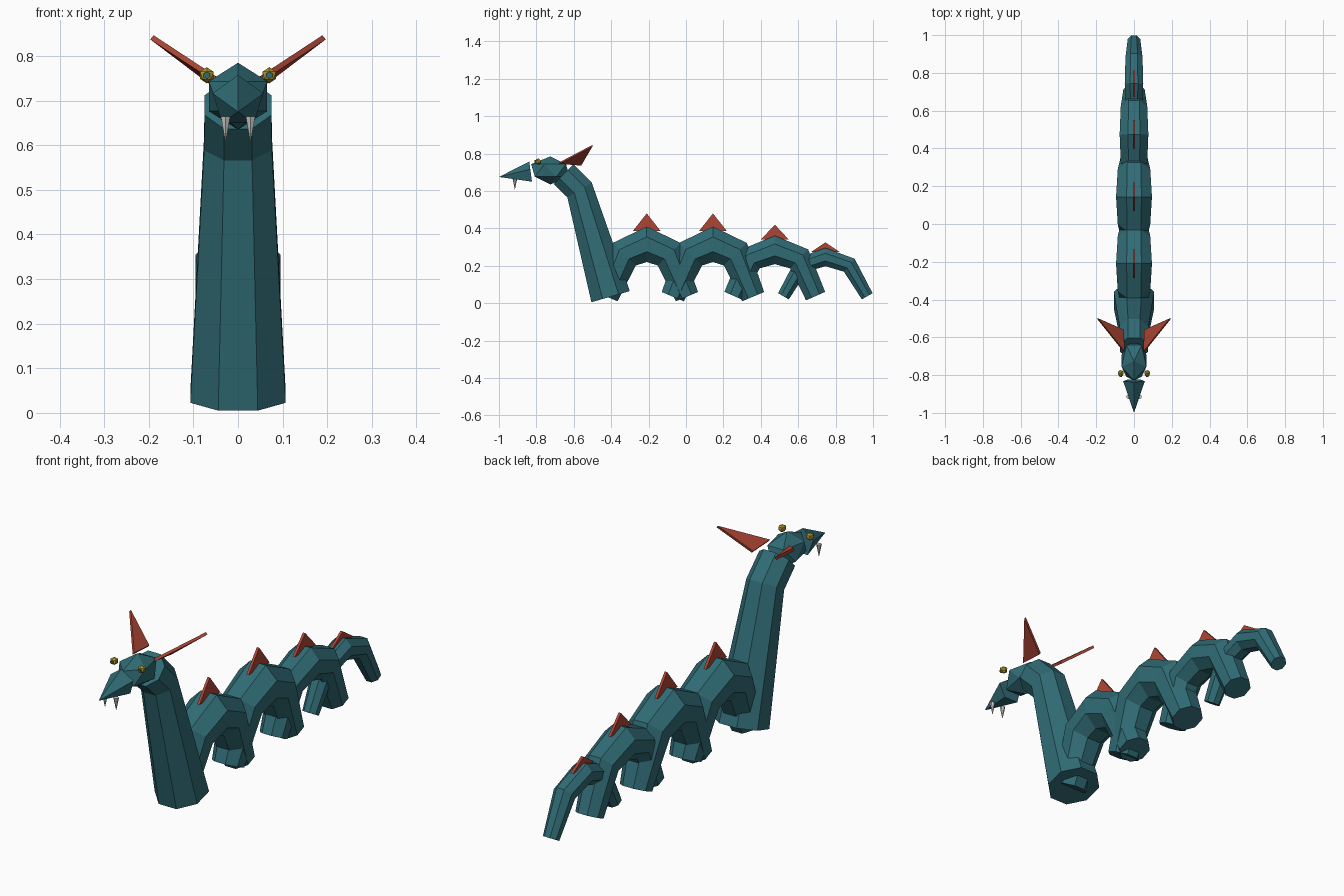
import bpy, bmesh, math
from mathutils import Vector, Matrix

cube = bpy.data.objects.get("Cube")
if cube:
    bpy.data.objects.remove(cube, do_unlink=True)


def material(name, rgb):
    m = bpy.data.materials.new(name)
    m.use_nodes = True
    col = (*rgb, 1)
    m.diffuse_color = col
    m.node_tree.nodes["Principled BSDF"].inputs["Base Color"].default_value = col
    return m


TEAL = material("teal_scales", (0.03, 0.15, 0.18))
RED = material("red_fin", (0.42, 0.06, 0.035))
GOLD = material("gold_eye", (0.45, 0.32, 0.03))
BONE = material("bone", (0.6, 0.58, 0.55))
SIDES = 8


def finish(name, bm, mat):
    bmesh.ops.recalc_face_normals(bm, faces=bm.faces)
    me = bpy.data.meshes.new(name)
    bm.to_mesh(me)
    bm.free()
    me.materials.append(mat)
    ob = bpy.data.objects.new(name, me)
    bpy.context.collection.objects.link(ob)
    return ob


def tube(name, path):
    """Octagonal tube through (y, z, half_width) points on the centre plane."""
    pts = [Vector((0, y, z)) for y, z, _ in path]
    dirs = [(b - a).normalized() for a, b in zip(pts, pts[1:])]
    bm = bmesh.new()
    rings = []
    for i, p in enumerate(pts):
        t = (dirs[max(i - 1, 0)] + dirs[min(i, len(dirs) - 1)]).normalized()
        side = Vector((1, 0, 0))
        up = t.cross(side)
        r = path[i][2] / math.cos(math.pi / SIDES)
        angles = [(k + 0.5) * math.tau / SIDES for k in range(SIDES)]
        rings.append([bm.verts.new(p + r * (side * math.cos(a) + up * math.sin(a)))
                      for a in angles])
    for a, b in zip(rings, rings[1:]):
        for k in range(SIDES):
            j = (k + 1) % SIDES
            bm.faces.new((a[k], a[j], b[j], b[k]))
    bm.faces.new(rings[0])
    bm.faces.new(rings[-1])
    return finish(name, bm, TEAL)


def fin(name, corners, thickness):
    """Thin triangular plate around three corners."""
    c = [Vector(p) for p in corners]
    n = (c[1] - c[0]).cross(c[2] - c[0]).normalized() * thickness / 2
    bm = bmesh.new()
    a = [bm.verts.new(p + n) for p in c]
    b = [bm.verts.new(p - n) for p in c]
    bm.faces.new(a)
    bm.faces.new(b)
    for k in range(3):
        j = (k + 1) % 3
        bm.faces.new((a[k], a[j], b[j], b[k]))
    return finish(name, bm, RED)


def ball(name, centre, radii, mat):
    bm = bmesh.new()
    turn = Matrix.Rotation(-math.pi / 2, 4, 'Z')
    bmesh.ops.create_icosphere(bm, subdivisions=1, radius=1,
                               matrix=Matrix.Translation(centre) @ Matrix.Diagonal((*radii, 1)) @ turn)
    return finish(name, bm, mat)


def cone(name, base, tip, radius, sides, mat, top_radius=0):
    """Cone from base to tip, one corner of the base pointing up."""
    base, tip = Vector(base), Vector(tip)
    axis = tip - base
    z = axis.normalized()
    x = Vector((1, 0, 0))
    y = z.cross(x)
    rot = Matrix((y, -x, z)).transposed().to_4x4()
    if y.z < 0:
        rot = rot @ Matrix.Rotation(math.pi, 4, 'Z')
    bm = bmesh.new()
    # the first rim vertex of a Blender cone lies on its local +Y
    bmesh.ops.create_cone(bm, cap_ends=True, segments=sides, radius1=radius,
                          radius2=top_radius, depth=axis.length,
                          matrix=Matrix.Translation((base + tip) / 2) @ rot
                          @ Matrix.Rotation(-math.pi / 2, 4, 'Z'))
    if top_radius == 0:
        bmesh.ops.remove_doubles(bm, verts=bm.verts, dist=1e-5)
    return finish(name, bm, mat)


# Neck
tube("neck", [(-0.403, 0.035, 0.107), (-0.569, 0.605, 0.076), (-0.655, 0.69, 0.075)])

# Body coils: half of each arch (offset, height, half width), mirrored about its peak
big = [(0, 0.315, 0.095), (0.12, 0.262, 0.086), (0.215, 0.035, 0.064)]
mid = [(0, 0.285, 0.076), (0.13, 0.237, 0.07), (0.218, 0.038, 0.056)]
small = [(0, 0.247, 0.049), (0.128, 0.203, 0.045), (0.224, 0.037, 0.033)]
coils = [("front", -0.21, big, 0.385, 0.48), ("second", 0.144, big, 0.385, 0.48),
         ("third", 0.475, mid, 0.34, 0.42), ("tail", 0.745, small, 0.275, 0.325)]
for label, cy, half, fin_base, fin_tip in coils:
    path = [(cy - d, z, w) for d, z, w in reversed(half[1:])]
    path += [(cy + d, z, w) for d, z, w in half]
    tube(label + "_coil", path)
    fin(label + "_back_fin", [(0, cy - 0.075, fin_base), (0, cy + 0.075, fin_base),
                              (0, cy, fin_tip)], 0.012)

# Head
ball("skull", (0, -0.725, 0.71), (0.077, 0.115, 0.075), TEAL)
cone("snout", (0, -0.83, 0.698), (0, -1.0, 0.675), 0.06, 5, TEAL)

# Paired head parts
for s, label in ((1, "left"), (-1, "right")):
    fin(label + "_ear_fin", [(s * 0.053, -0.675, 0.75), (s * 0.058, -0.56, 0.74),
                             (s * 0.193, -0.5, 0.842)], 0.012)
    ball(label + "_eye", (s * 0.07, -0.79, 0.757), (0.018,) * 3, GOLD)
    cone(label + "_pupil", (s * 0.07, -0.802, 0.757), (s * 0.07, -0.809, 0.757),
         0.008, 6, TEAL, 0.008)
    cone(label + "_fang", (s * 0.028, -0.915, 0.664), (s * 0.028, -0.915, 0.605),
         0.012, 6, BONE)
